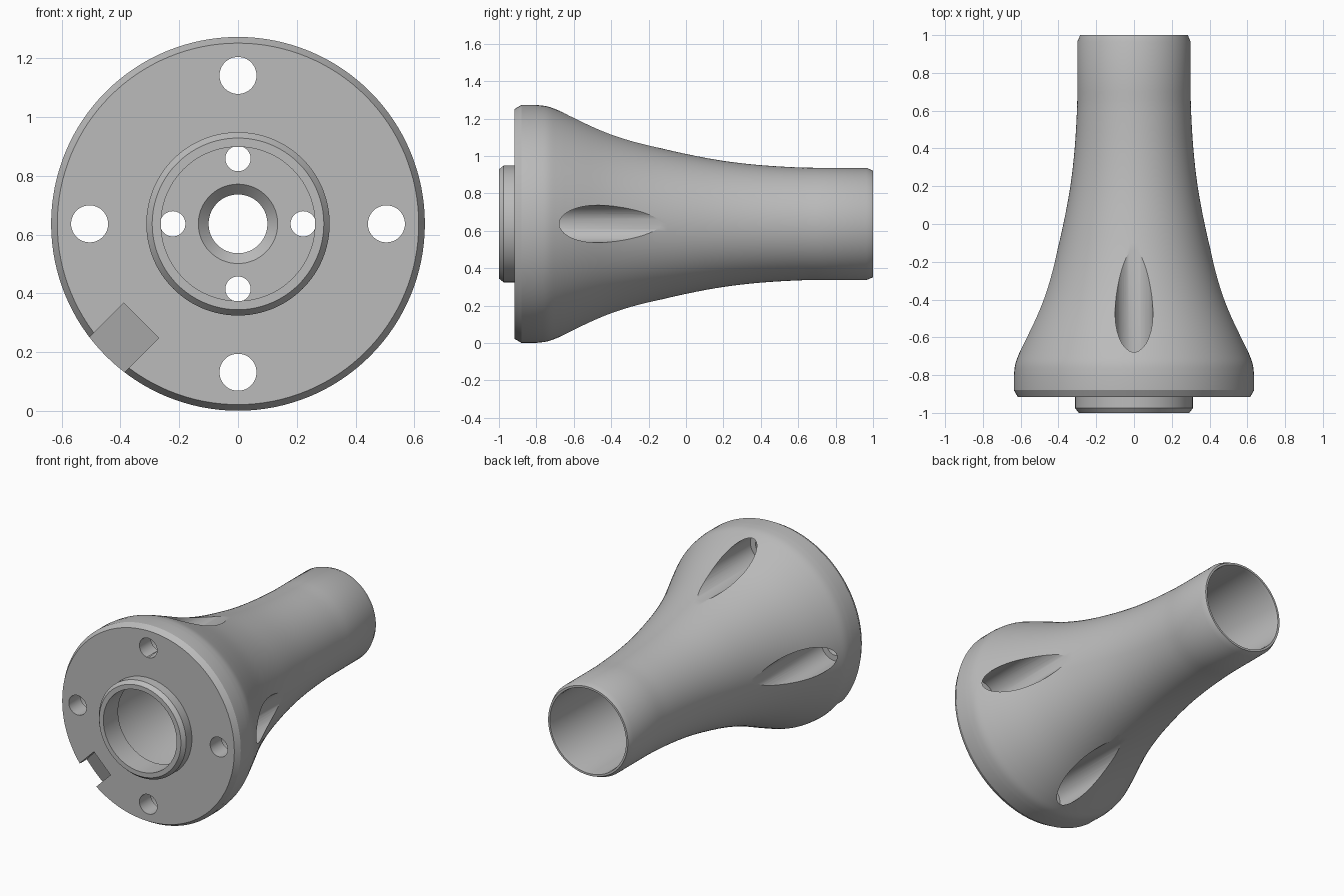
import bpy, bmesh, math
from mathutils import Matrix, Vector

if "Cube" in bpy.data.objects:
    bpy.data.objects.remove(bpy.data.objects["Cube"])

ZC = 0.637      # height of the long axis
SEG = 128

grey = bpy.data.materials.new("light_grey")
grey.diffuse_color = (0.5, 0.5, 0.5, 1)
grey.use_nodes = True
grey.node_tree.nodes["Principled BSDF"].inputs["Base Color"].default_value = grey.diffuse_color


def make_object(name, bm):
    bmesh.ops.recalc_face_normals(bm, faces=bm.faces)
    mesh = bpy.data.meshes.new(name)
    bm.to_mesh(mesh)
    bm.free()
    mesh.materials.append(grey)
    ob = bpy.data.objects.new(name, mesh)
    bpy.context.collection.objects.link(ob)
    return ob


def smooth_path(pts, steps=4):
    """Rounded path through (y, r) points."""
    p = [Vector(q) for q in pts]
    p = [2 * p[0] - p[1]] + p + [2 * p[-1] - p[-2]]
    out = []
    for i in range(1, len(p) - 2):
        a, b, c, d = p[i - 1:i + 3]
        for k in range(steps):
            t = k / steps
            out.append(0.5 * (2 * b + (c - a) * t + (2 * a - 5 * b + 4 * c - d) * t * t
                              + (3 * b - a - 3 * c + d) * t ** 3))
    return [tuple(q) for q in out] + [pts[-1]]


def lathe(name, profile):
    """Turn a closed (y, r) profile around the long axis."""
    bm = bmesh.new()
    rings = []
    for i in range(SEG):
        a = 2 * math.pi * i / SEG
        rings.append([bm.verts.new((r * math.cos(a), y, ZC + r * math.sin(a))) for y, r in profile])
    n = len(profile)
    for i in range(SEG):
        p, q = rings[i], rings[(i + 1) % SEG]
        for j in range(n):
            k = (j + 1) % n
            bm.faces.new((p[j], p[k], q[k], q[j]))
    return make_object(name, bm)


def cylinder_cutter(name, angle, dist, radius, y0, y1):
    bm = bmesh.new()
    pos = Vector((dist * math.cos(angle), (y0 + y1) / 2, ZC + dist * math.sin(angle)))
    bmesh.ops.create_cone(bm, cap_ends=True, segments=48, radius1=radius, radius2=radius,
                          depth=y1 - y0,
                          matrix=Matrix.Translation(pos) @ Matrix.Rotation(math.pi / 2, 4, 'X'))
    return make_object(name, bm)


# Flared outer skin, from the flange rim to the neck
flare = smooth_path([(-0.80, 0.636), (-0.74, 0.628), (-0.68, 0.606), (-0.60, 0.572),
                     (-0.40, 0.487), (-0.20, 0.422), (0.0, 0.374), (0.20, 0.337),
                     (0.40, 0.314), (0.60, 0.302), (0.70, 0.30)])
front_boss = [(-0.85, 0.262), (-1.0, 0.262), (-1.0, 0.292), (-0.975, 0.312), (-0.916, 0.312)]
flange = [(-0.916, 0.615), (-0.88, 0.636)]
neck_end = [(0.965, 0.30), (1.0, 0.285), (1.0, 0.272), (0.98, 0.268)]
# Inner web with countersunk centre hole, then the front cavity
web = [(0.2, 0.268), (0.2, 0.1), (0.135, 0.1), (0.1, 0.135), (0.1, 0.275)]
cavity = [(-0.25, 0.31), (-0.6, 0.35), (-0.85, 0.35)]
body = lathe("flared_body", front_boss + flange + flare + neck_end + web + cavity)

cutters = []
for i in range(4):
    a = i * math.pi / 2
    # Bolt hole, its counterbore through the flare, and a hole in the web
    cutters.append(cylinder_cutter("bolt_hole_cutter", a, 0.505, 0.063, -1.1, -0.7))
    cutters.append(cylinder_cutter("counterbore_cutter", a, 0.505, 0.10, -0.80, 0.3))
    cutters.append(cylinder_cutter("web_hole_cutter", a, 0.222, 0.043, 0.05, 0.25))

# Sloped key notch in the flange rim
bm = bmesh.new()
side = [(0.465, -1.1), (0.465, -0.886), (0.75, -0.775), (0.75, -1.1)]
turn = Matrix.Translation((0, 0, ZC)) @ Matrix.Rotation(-math.radians(225), 4, 'Y')
ends = [[bm.verts.new(turn @ Vector((x, y, w))) for x, y in side] for w in (-0.084, 0.084)]
bm.faces.new(ends[0])
bm.faces.new(ends[1])
for j in range(4):
    k = (j + 1) % 4
    bm.faces.new((ends[0][j], ends[0][k], ends[1][k], ends[1][j]))
cutters.append(make_object("notch_cutter", bm))

# Cut everything and clean up
bpy.context.view_layer.objects.active = body
body.select_set(True)
for c in cutters:
    c.hide_render = True
    mod = body.modifiers.new("cut", 'BOOLEAN')
    mod.operation = 'DIFFERENCE'
    mod.solver = 'EXACT'
    mod.object = c
    bpy.ops.object.modifier_apply(modifier=mod.name)
for c in cutters:
    bpy.data.objects.remove(c)

bpy.ops.object.select_all(action='DESELECT')
body.select_set(True)
bpy.context.view_layer.objects.active = body
bpy.ops.object.shade_smooth_by_angle(angle=math.radians(25))
